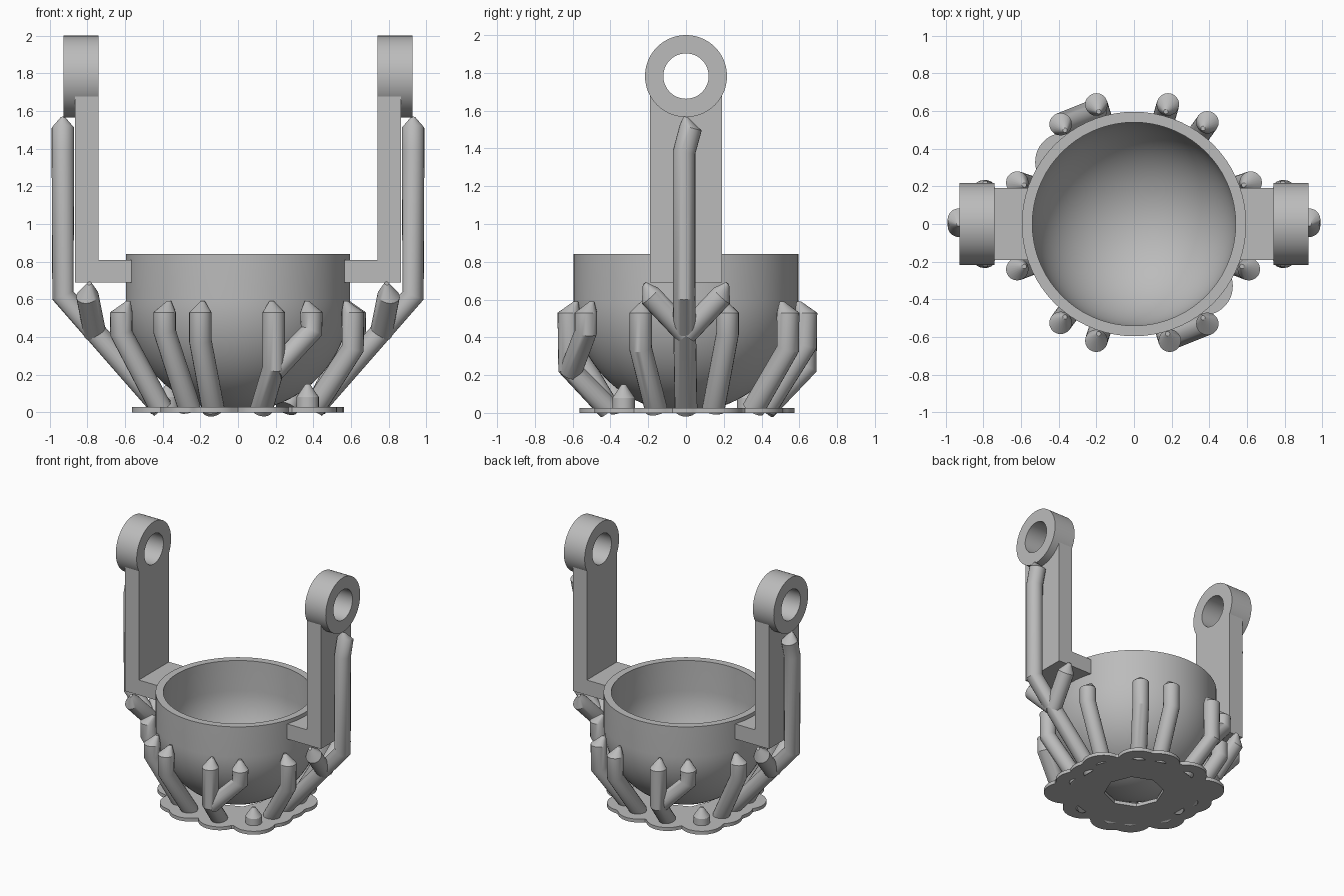
import bpy, bmesh
from math import sin, cos, pi, sqrt, radians, atan2
from mathutils import Vector, Matrix

if "Cube" in bpy.data.objects:
    bpy.data.objects.remove(bpy.data.objects["Cube"], do_unlink=True)

grey = bpy.data.materials.new("plain_grey")
grey.use_nodes = True
grey.diffuse_color = (0.5, 0.5, 0.5, 1)
grey.node_tree.nodes["Principled BSDF"].inputs["Base Color"].default_value = grey.diffuse_color


def finish(bm, name):
    """Clean the mesh and put it in the scene with smooth curved faces."""
    bmesh.ops.remove_doubles(bm, verts=bm.verts, dist=0.0001)
    bmesh.ops.recalc_face_normals(bm, faces=bm.faces)
    mesh = bpy.data.meshes.new(name)
    bm.to_mesh(mesh)
    bm.free()
    mesh.materials.append(grey)
    mesh.shade_smooth()
    mesh.set_sharp_from_angle(angle=radians(32))
    obj = bpy.data.objects.new(name, mesh)
    bpy.context.collection.objects.link(obj)
    return obj


def revolve(name, profile, closed=False, matrix=None, steps=72):
    """Spin (radius, height) points around z."""
    bm = bmesh.new()
    vs = [bm.verts.new((r, 0, z)) for r, z in profile]
    es = [bm.edges.new(p) for p in zip(vs, vs[1:])]
    if closed:
        es.append(bm.edges.new((vs[-1], vs[0])))
    bmesh.ops.spin(bm, geom=vs + es, cent=(0, 0, 0), axis=(0, 0, 1),
                   angle=2 * pi, steps=steps)
    if matrix:
        bm.transform(matrix)
    return finish(bm, name)


def extrude_x(name, outline, x0, x1):
    """Extrude a (y, z) outline from x0 to x1."""
    bm = bmesh.new()
    face = bm.faces.new([bm.verts.new((x0, y, z)) for y, z in outline])
    new = bmesh.ops.extrude_face_region(bm, geom=[face])["geom"]
    moved = [g for g in new if isinstance(g, bmesh.types.BMVert)]
    bmesh.ops.translate(bm, verts=moved, vec=(x1 - x0, 0, 0))
    return finish(bm, name)


def support(name, path, tip=None, radius=0.06, sides=20):
    """Round strut along a path, with an optional cone tip."""
    pts = [Vector(p) for p in path]
    bm = bmesh.new()
    rings = []
    for i, p in enumerate(pts):
        before = (p - pts[i - 1]).normalized() if i else Vector()
        after = (pts[i + 1] - p).normalized() if i < len(pts) - 1 else Vector()
        turn = Vector((0, 0, 1)).rotation_difference(before + after)
        ring = []
        for k in range(sides):
            a = 2 * pi * k / sides
            ring.append(bm.verts.new(p + turn @ Vector((radius * cos(a), radius * sin(a), 0))))
        rings.append(ring)
    if tip:
        centre, end = pts[-1], Vector(tip)
        rings.append([bm.verts.new(end + (v.co - centre) * 0.2) for v in rings[-1]])
    for low, high in zip(rings, rings[1:]):
        for k in range(sides):
            n = (k + 1) % sides
            bm.faces.new((low[k], low[n], high[n], high[k]))
    bm.faces.new(rings[0])
    bm.faces.new(rings[-1])
    return finish(bm, name)


# Cup: round bottom, straight wall, hollow inside
OUTER, INNER, CENTRE, RIM = 0.596, 0.54, 0.6, 0.84
N = 24
arc = [pi / 2 * i / N for i in range(N + 1)]
cup = [(OUTER * sin(a), CENTRE - OUTER * cos(a)) for a in arc]
cup += [(OUTER, RIM), (INNER, RIM)]
cup += [(INNER * sin(a), CENTRE - INNER * cos(a)) for a in reversed(arc)]
revolve("cup", cup)

# Side arms: bracket, upright plate and ring
HUB, RING, HOLE = 1.783, 0.217, 0.12
for side, word in ((1, "left"), (-1, "right")):
    w = 0.19
    extrude_x(word + "_bracket", [(-w, 0.69), (w, 0.69), (w, 0.81), (-w, 0.81)],
              side * 0.56, side * 0.75)
    plate = [(-w, 0.69), (w, 0.69)]
    for i in range(13):
        a = radians(-20 - 140 * i / 12)
        plate.append((w / cos(radians(20)) * cos(a), HUB + 0.2 * sin(a)))
    extrude_x(word + "_upright", plate, side * 0.742, side * 0.865)
    turn = Matrix.Translation((side * 0.834, 0, HUB)) @ Matrix.Rotation(pi / 2, 4, "Y")
    h = 0.092
    revolve(word + "_ring", [(HOLE, -h), (RING, -h), (RING, h), (HOLE, h)], True, turn)

# Tall outer struts with two short branches under each bracket
bases = []
for side, word in ((1, "left"), (-1, "right")):
    x = side * 0.93
    foot = (side * 0.4, 0)
    bases.append(foot)
    support(word + "_tall_strut",
            [(*foot, 0.02), (x, -0.01, 0.62), (x, -0.01, 1.38), (x, 0.025, 1.51)],
            (x, 0, 1.567))
    for s, end in ((-1, "front"), (1, "back")):
        support(f"{word}_{end}_branch",
                [(side * 0.76, 0, 0.42), (side * 0.8, s * 0.19, 0.62)],
                (side * 0.79, s * 0.22, 0.685))

# Struts around the cup: top x, top y, height of the bend
struts = [
    (-0.2, -0.62, 0.38), (-0.39, -0.525, 0.43), (-0.62, -0.24, 0.42),
    (0.61, -0.24, 0.34), (0.19, -0.62, 0.24), (0.62, 0.22, 0.42),
    (0.39, 0.54, 0.34), (0.18, 0.635, 0.36), (-0.2, 0.635, 0.24),
    (-0.62, 0.22, 0.42),
]
for i, (x, y, bend) in enumerate(struts):
    foot = (x * 0.66, y * 0.66)
    bases.append(foot)
    support(f"cup_strut_{i + 1}", [(*foot, 0.02), (x, y, bend), (x, y, 0.53)],
            (x * 0.94, y * 0.94, 0.59))

# Forked struts and small stubs on two opposite corners
for s, word in ((1, "front"), (-1, "back")):
    x, y = s * 0.39, s * -0.53
    support(word + "_forked_strut",
            [(s * 0.19, s * -0.61, 0.22), (x, y, 0.43), (x, y, 0.53)],
            (x * 0.94, y * 0.94, 0.59))
    stub = (s * 0.37, s * -0.33)
    bases.append(stub)
    support(word + "_stub", [(*stub, 0.02), (*stub, 0.08)], (*stub, 0.15))

# Scalloped base plate with an eight-sided hole
LOBE, THICK, STEPS = 0.155, 0.027, 192


def edge_radius(a):
    best = 0.44
    for bx, by in bases:
        c, d = sqrt(bx * bx + by * by), a - atan2(by, bx)
        inside = LOBE ** 2 - (c * sin(d)) ** 2
        if inside > 0 and cos(d) > 0:
            best = max(best, c * cos(d) + sqrt(inside))
    return best


bm = bmesh.new()
columns = []
for i in range(STEPS):
    a = 2 * pi * i / STEPS
    hole = 0.2 / cos(a % (pi / 4) - pi / 8)
    columns.append([bm.verts.new((r * cos(a), r * sin(a), z)) for r, z in
                    ((hole, 0), (edge_radius(a), 0), (edge_radius(a), THICK), (hole, THICK))])
for i in range(STEPS):
    p, q = columns[i], columns[(i + 1) % STEPS]
    for k in range(4):
        n = (k + 1) % 4
        bm.faces.new((p[k], p[n], q[n], q[k]))
finish(bm, "base_plate")
